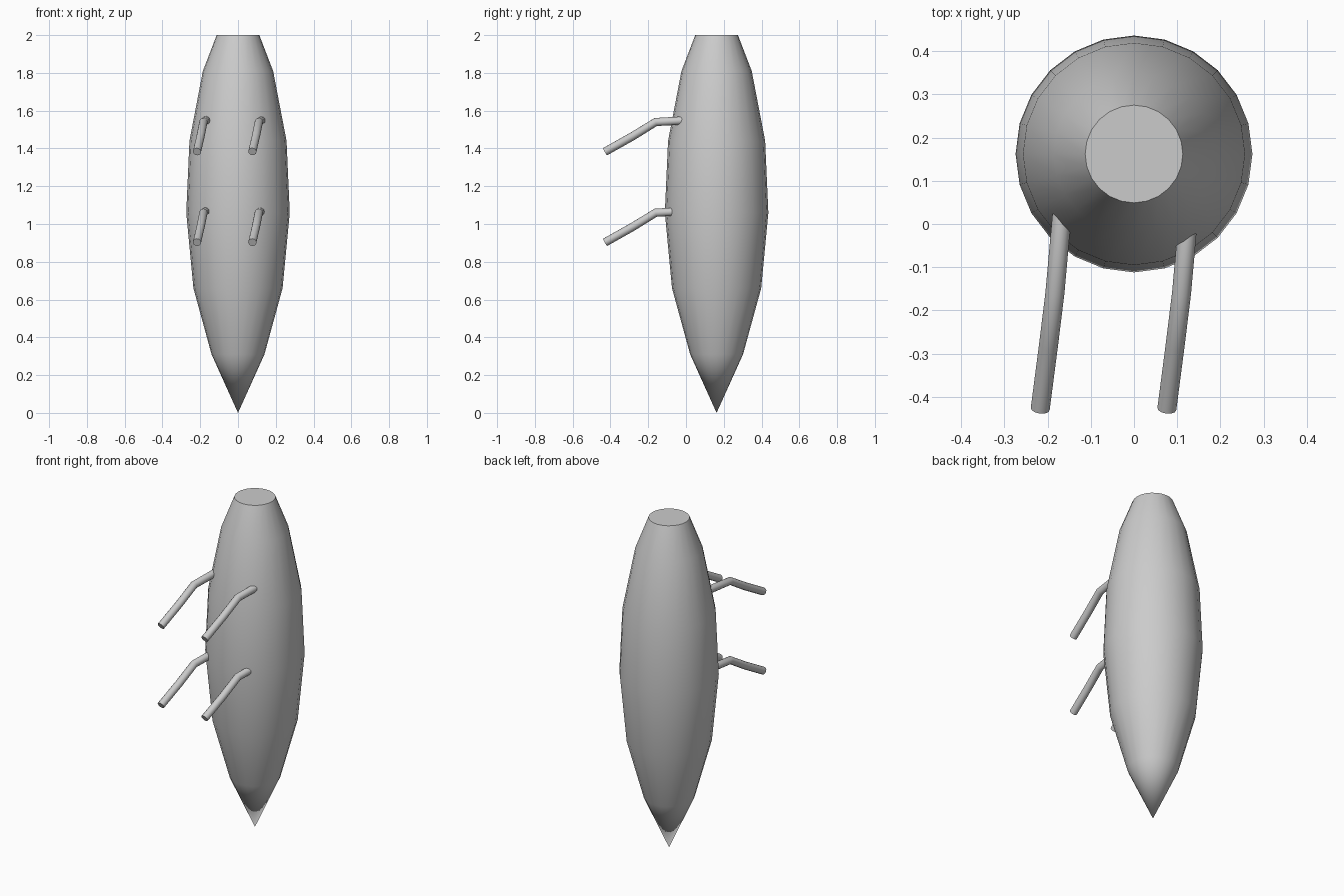
import bpy, bmesh, math

if "Cube" in bpy.data.objects:
    bpy.data.objects.remove(bpy.data.objects["Cube"])

BODY_Y = 0.162
SIDES = 24


def smooth(obj, angle):
    bpy.ops.object.select_all(action='DESELECT')
    obj.select_set(True)
    bpy.context.view_layer.objects.active = obj
    bpy.ops.object.shade_smooth_by_angle(angle=math.radians(angle))


# Tapered body: lathed profile (radius, height) with one tip vertex and a flat top
profile = [(0.14, 0.31), (0.236, 0.66), (0.274, 1.06),
           (0.257, 1.44), (0.186, 1.81), (0.113, 2.0)]
bm = bmesh.new()
tip = bm.verts.new((0, BODY_Y, 0))
rings = []
for r, z in profile:
    rings.append([bm.verts.new((r * math.cos(math.tau * i / SIDES),
                                BODY_Y + r * math.sin(math.tau * i / SIDES), z))
                  for i in range(SIDES)])
for i in range(SIDES):
    j = (i + 1) % SIDES
    bm.faces.new((tip, rings[0][j], rings[0][i]))
    for a, b in zip(rings, rings[1:]):
        bm.faces.new((a[i], a[j], b[j], b[i]))
bm.faces.new(rings[-1])
bmesh.ops.recalc_face_normals(bm, faces=bm.faces[:])
mesh = bpy.data.meshes.new("body")
bm.to_mesh(mesh)
bm.free()
body = bpy.data.objects.new("body", mesh)
bpy.context.collection.objects.link(body)
smooth(body, 40)


# Bent pegs on the front: same path, offset sideways and down
path = [(-0.166, 0.03, 1.55), (-0.183, -0.16, 1.54),
        (-0.198, -0.282, 1.465), (-0.217, -0.428, 1.383)]


def peg(name, dx, dz):
    cu = bpy.data.curves.new(name, 'CURVE')
    cu.dimensions = '3D'
    cu.bevel_depth = 0.022
    cu.bevel_resolution = 4
    cu.use_fill_caps = True
    sp = cu.splines.new('POLY')
    sp.points.add(len(path) - 1)
    for p, (x, y, z) in zip(sp.points, path):
        p.co = (x + dx, y, z + dz, 1)
    obj = bpy.data.objects.new(name, cu)
    bpy.context.collection.objects.link(obj)
    bpy.ops.object.select_all(action='DESELECT')
    obj.select_set(True)
    bpy.context.view_layer.objects.active = obj
    bpy.ops.object.convert(target='MESH')
    smooth(bpy.context.view_layer.objects.active, 40)


for row, dz in (("upper", 0), ("lower", -0.48)):
    for side, dx in (("left", 0), ("right", 0.293)):
        peg(f"{row}_{side}_peg", dx, dz)
